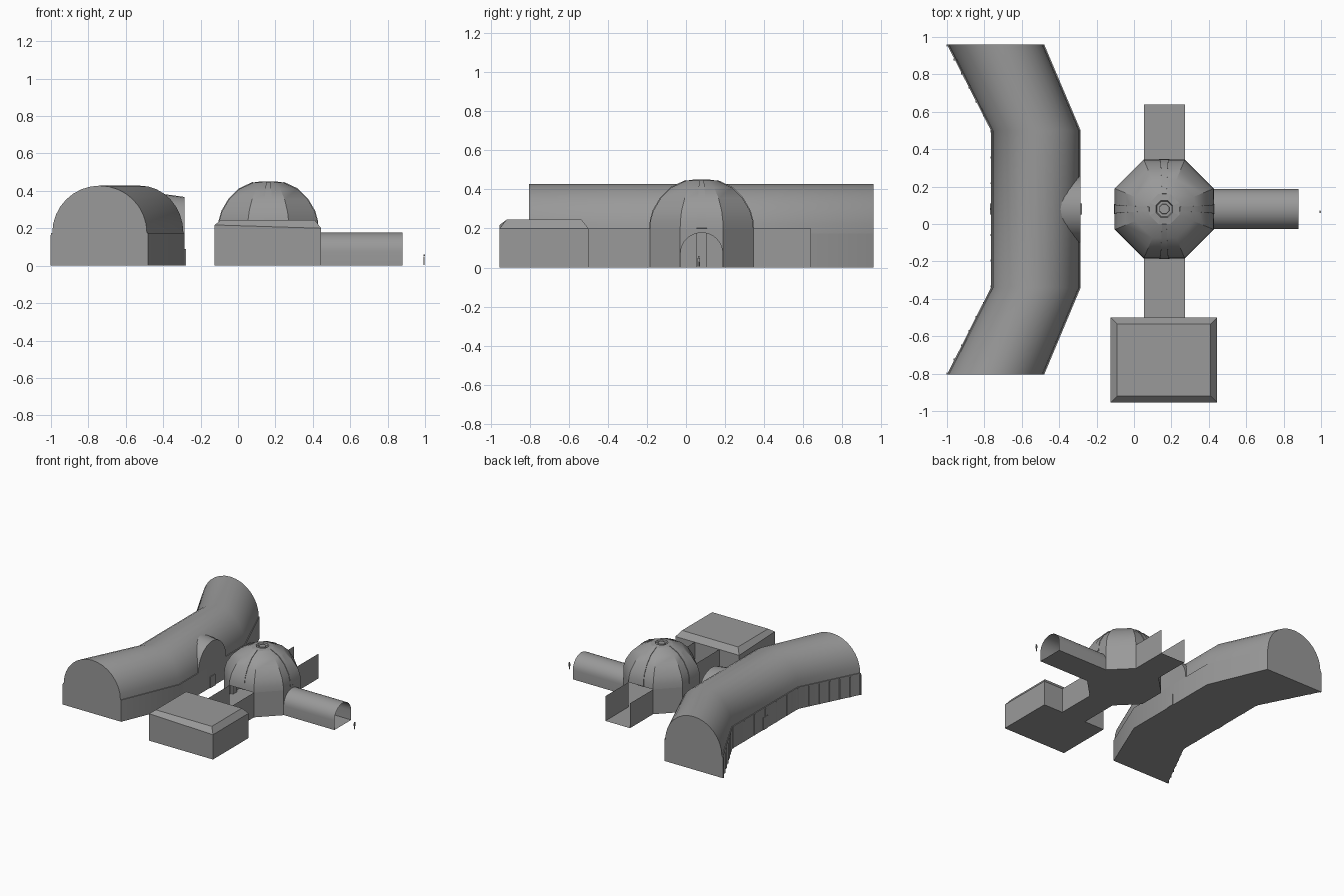
import bpy, bmesh, math
from math import sin, cos, pi, tan, radians
from mathutils import Matrix, Vector

if "Cube" in bpy.data.objects:
    bpy.data.objects.remove(bpy.data.objects["Cube"])

grey = bpy.data.materials.new("concrete grey")
grey.use_nodes = True
grey.diffuse_color = (0.32, 0.32, 0.32, 1)
grey.node_tree.nodes["Principled BSDF"].inputs["Base Color"].default_value = (0.32, 0.32, 0.32, 1)


def finish(name, bm, smooth=None, normals=True):
    if normals:
        bmesh.ops.recalc_face_normals(bm, faces=bm.faces)
    mesh = bpy.data.meshes.new(name)
    bm.to_mesh(mesh)
    bm.free()
    mesh.materials.append(grey)
    ob = bpy.data.objects.new(name, mesh)
    bpy.context.collection.objects.link(ob)
    if smooth:
        bpy.ops.object.select_all(action='DESELECT')
        ob.select_set(True)
        bpy.context.view_layer.objects.active = ob
        bpy.ops.object.shade_smooth_by_angle(angle=radians(smooth))
    return ob


def loft(name, rings, closed=True, caps=(True, True), smooth=None):
    """Skin a list of equally long point rings."""
    bm = bmesh.new()
    rows = [[bm.verts.new(p) for p in ring] for ring in rings]
    n = len(rows[0])
    for a, b in zip(rows, rows[1:]):
        for i in range(n if closed else n - 1):
            j = (i + 1) % n
            bm.faces.new((a[i], a[j], b[j], b[i]))
    for row, cap in zip((rows[0], rows[-1]), caps):
        if cap:
            bm.faces.new(row)
    return finish(name, bm, smooth)


def sheet(name, polygons):
    bm = bmesh.new()
    for poly in polygons:
        bm.faces.new([bm.verts.new(p) for p in poly])
    bmesh.ops.remove_doubles(bm, verts=bm.verts, dist=0.0001)
    return finish(name, bm, normals=False)


def box(name, lo, hi):
    bm = bmesh.new()
    mid = (Vector(lo) + Vector(hi)) / 2
    size = Vector(hi) - Vector(lo)
    bmesh.ops.create_cube(bm, size=1, matrix=Matrix.Translation(mid) @ Matrix.Diagonal((*size, 1)))
    return finish(name, bm)


def arch(half, spring, rise, n=16):
    return [(half * cos(pi * i / n), spring + rise * sin(pi * i / n)) for i in range(n + 1)]


# Bent vaulted hall: low walls with a slightly inset barrel roof
def hall_ring(y, cx, half):
    vault = arch(half - 0.007, 0.175, 0.253)
    pts = [(half, 0), (half, 0.175)] + vault + [(-half, 0.175), (-half, 0)]
    return [(cx + u, y, z) for u, z in pts]


hall = [(-0.805, -0.74, 0.26), (-0.34, -0.525, 0.24), (0.5, -0.525, 0.24), (0.96, -0.74, 0.26)]
loft("vaulted_hall", [hall_ring(*s) for s in hall], smooth=30)

# Side portal vault facing the dome, with its door
portal = arch(0.178, 0.175, 0.2)
loft("hall_portal", [[(x, 0.078 + u, z * k) for u, z in portal]
                     for x, k in ((-0.42, 1.03), (-0.285, 0.98))], smooth=30)
box("portal_door", (-0.29, 0.05, 0), (-0.279, 0.11, 0.09))

# Framed bays along the outer wall of the hall
for (y0, c0, h0), (y1, c1, h1) in zip(hall, hall[1:]):
    for i in range(7):
        t = i / 6
        x = (c0 - h0) * (1 - t) + (c1 - h1) * t
        y = y0 + 0.006 + (y1 - y0 - 0.012) * t
        box("wall_post", (x - 0.003, y - 0.005, 0), (x + 0.004, y + 0.005, 0.165))
box("outer_door", (-0.769, 0.05, 0), (-0.76, 0.11, 0.1))

# Octagonal rotunda
CX, CY, AP = 0.162, 0.08, 0.265
SIDE = AP * tan(pi / 8)


def octagon(r, z):
    r /= cos(pi / 8)
    return [(CX + r * cos(pi / 8 + k * pi / 4), CY + r * sin(pi / 8 + k * pi / 4), z) for k in range(8)]


base, eave = octagon(AP, 0), octagon(AP, 0.2)
walls = [base]
for k in range(8):
    j = (k + 1) % 8
    if k not in (1, 5, 7):  # the open sides lead into the passages
        walls.append([base[k], base[j], eave[j], eave[k]])
tunnel = arch(0.107, 0.075, 0.103)
walls.append([(CX + AP, CY + u, z) for u, z in
              [(-SIDE, 0), (-SIDE, 0.2), (SIDE, 0.2), (SIDE, 0)] + [(tunnel[0][0], 0)]
              + tunnel + [(tunnel[-1][0], 0)]])
sheet("rotunda_walls", walls)

profile = [(AP, 0.2), (0.262, 0.24), (0.248, 0.29), (0.21, 0.355), (0.155, 0.41), (0.08, 0.445)]
loft("dome", [octagon(r, z) for r, z in profile], caps=(False, False), smooth=30)
crown = [(0.08, 0.445), (0.045, 0.45), (0.04, 0.438), (0.027, 0.438), (0.025, 0.448)]
loft("dome_crown", [octagon(r, z) for r, z in crown], caps=(False, True))

# Tapering ribs up the middle of four dome sides
for k in range(4):
    turn = Matrix.Translation((CX, CY, 0)) @ Matrix.Rotation(k * pi / 2, 4, 'Z')
    rings = []
    for i, (r, z) in enumerate(profile):
        w = 0.027 - 0.003 * i
        rings.append([turn @ Vector(p) for p in
                      ((r - 0.004, -w, z - 0.004), (r + 0.003, -w, z + 0.003),
                       (r + 0.003, w, z + 0.003), (r - 0.004, w, z - 0.004))])
    loft("dome_rib", rings, smooth=30)
box("inner_pillar", (CX - AP + 0.001, CY - 0.025, 0), (CX - AP + 0.02, CY + 0.025, 0.2))

# Roofless passages to front and back
for name, y0, y1 in (("back_passage", CY + AP, 0.64), ("front_passage", -0.5, CY - AP)):
    a, b, h = CX - SIDE, CX + SIDE, 0.2
    sheet(name, [[(a, y0, 0), (b, y0, 0), (b, y1, 0), (a, y1, 0)],
                 [(a, y0, 0), (a, y1, 0), (a, y1, h), (a, y0, h)],
                 [(b, y0, 0), (b, y1, 0), (b, y1, h), (b, y0, h)]])

# Arched entrance tunnel, open at the end
section = [(tunnel[0][0], 0)] + tunnel + [(tunnel[-1][0], 0)]
loft("entrance_tunnel", [[(x, CY + u, z) for u, z in section] for x in (CX + AP, 0.88)],
     caps=(False, False), smooth=30)

# Square block with a bevelled roof, a little higher at one corner
x0, x1, y0, y1 = -0.125, 0.445, -0.955, -0.5


def rect(d, z, lift=0):
    return [(x0 + d, y0 + d, z + lift), (x1 - d, y0 + d, z), (x1 - d, y1 - d, z), (x0 + d, y1 - d, z)]


loft("square_block", [rect(0, 0), rect(0, 0.2, 0.018), rect(0.035, 0.245)])

# Small standing figure
for s in (-1, 1):
    box("figure_leg", (0.993, 0.065 + s * 0.004 - 0.002, 0.004), (0.997, 0.065 + s * 0.004 + 0.002, 0.03))
box("figure_body", (0.992, 0.059, 0.028), (0.998, 0.071, 0.05))
box("figure_head", (0.992, 0.062, 0.051), (1.0, 0.068, 0.06))
